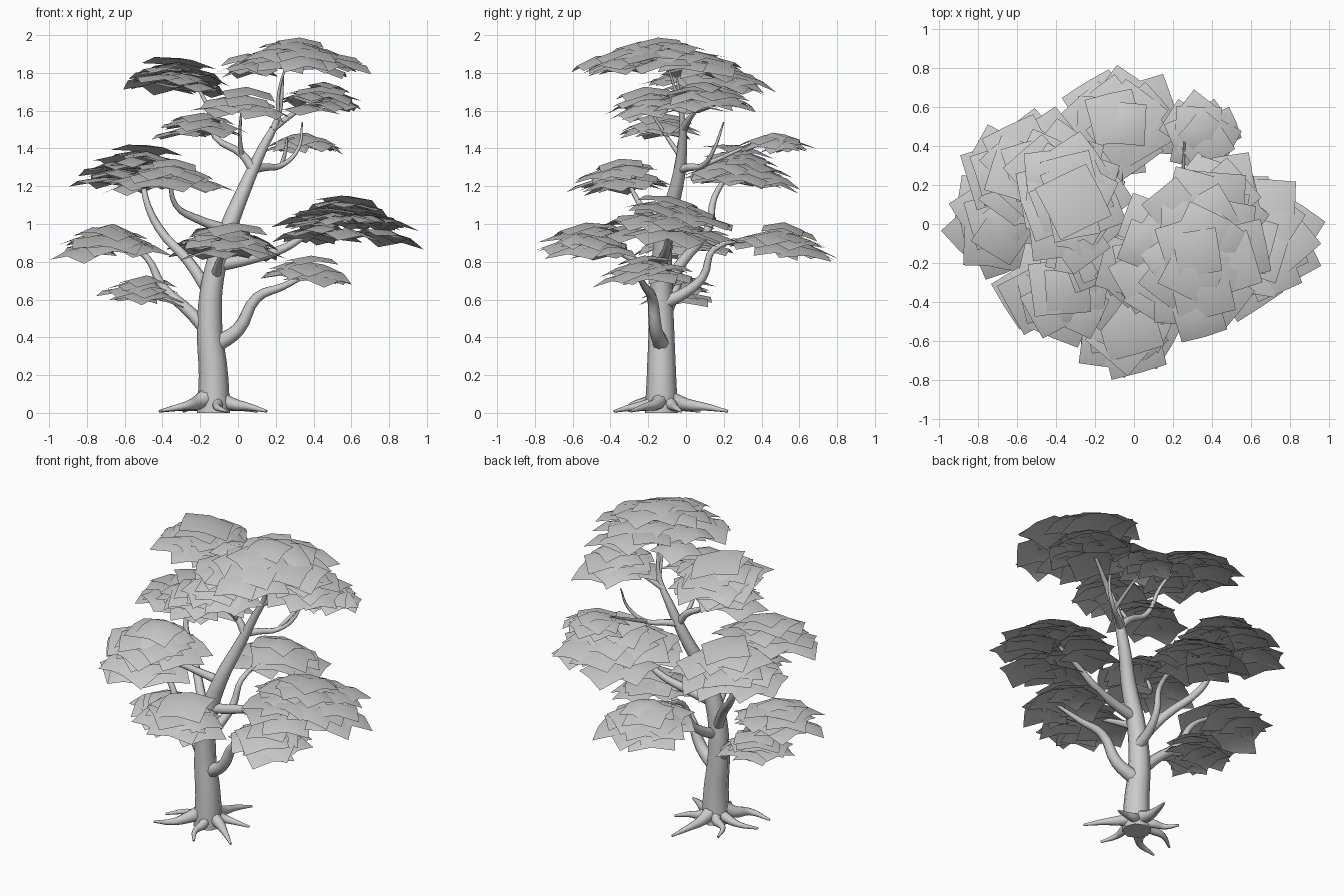
import bpy, bmesh, math, random
from mathutils import Vector, Matrix

random.seed(7)
cube = bpy.data.objects.get("Cube")
if cube:
    bpy.data.objects.remove(cube, do_unlink=True)

grey = bpy.data.materials.new("plain grey")
grey.use_nodes = True
grey.diffuse_color = (0.6, 0.6, 0.6, 1)
grey.node_tree.nodes["Principled BSDF"].inputs["Base Color"].default_value = (0.6, 0.6, 0.6, 1)


def add_object(name, mesh):
    mesh.materials.clear()
    mesh.materials.append(grey)
    mesh.shade_smooth()
    obj = bpy.data.objects.new(name, mesh)
    bpy.context.collection.objects.link(obj)


def limb(name, points, thick, thin, power=1.0):
    """Round tapering limb along a smooth path."""
    curve = bpy.data.curves.new(name + "_path", "CURVE")
    curve.dimensions = "3D"
    curve.bevel_depth = 1
    curve.bevel_resolution = 2
    curve.resolution_u = 4
    curve.use_fill_caps = True
    spline = curve.splines.new("BEZIER")
    spline.bezier_points.add(len(points) - 1)
    for i, (bp, p) in enumerate(zip(spline.bezier_points, points)):
        bp.co = p
        bp.handle_left_type = bp.handle_right_type = "AUTO"
        bp.radius = thick + (thin - thick) * (i / (len(points) - 1)) ** power
    helper = bpy.data.objects.new(name + "_path", curve)
    bpy.context.collection.objects.link(helper)
    bpy.context.view_layer.update()
    mesh = bpy.data.meshes.new_from_object(
        helper.evaluated_get(bpy.context.evaluated_depsgraph_get()))
    bpy.data.objects.remove(helper, do_unlink=True)
    add_object(name, mesh)


def leaf_cluster(name, cx, cy, rx, ry, low, high, count, lean):
    """Shallow heap of tent-shaped square leaf sheets, spread evenly."""
    bm = bmesh.new()
    for i in range(count):
        half = random.uniform(0.105, 0.15) * min(1, rx / 0.3 + 0.15)
        t = math.sqrt((i + 0.2) / (count - 0.8))
        a = i * 2.4 + random.uniform(-0.2, 0.2)
        out = Vector((math.cos(a), math.sin(a), 0))
        fall = min(1, t * random.uniform(0.6, 1.1))
        pos = Vector((cx + out.x * t * (rx - half),
                      cy + out.y * t * (ry - half),
                      high - (high - low - 0.06) * fall))
        normal = Vector((0.06, lean, 1)) + out * 0.1 * t
        normal += Vector((random.uniform(-.07, .07), random.uniform(-.07, .07), 0))
        turn = normal.to_track_quat("Z", "Y").to_matrix().to_4x4()
        spin = Matrix.Rotation(random.uniform(-0.6, 0.6), 4, "Z")
        droop = random.uniform(0.02, 0.032)
        sheet = bmesh.ops.create_grid(bm, x_segments=2, y_segments=2, size=half)["verts"]
        for v in sheet:
            v.co.z -= droop * (abs(v.co.x) + abs(v.co.y)) / half
        bmesh.ops.transform(bm, matrix=Matrix.Translation(pos) @ turn @ spin, verts=sheet)
    mesh = bpy.data.meshes.new(name)
    bm.to_mesh(mesh)
    bm.free()
    add_object(name, mesh)


# Trunk
limb("trunk", [(-.13, -.13, 0), (-.13, -.13, .2), (-.15, -.13, .45), (-.13, -.13, .72),
               (-.05, -.11, .98), (.04, -.05, 1.2), (.13, -.02, 1.4), (.21, -.02, 1.56),
               (.24, -.05, 1.78)], 0.088, 0.005)

# Branches
limb("lower_left_branch", [(-.12, -.13, .36), (0, -.16, .44), (.1, -.18, .61),
                           (.24, -.22, .67), (.38, -.26, .74)], 0.045, 0.01)
limb("lower_right_branch", [(-.15, -.13, .42), (-.25, -.1, .53), (-.4, -.05, .67),
                            (-.48, -.03, .82), (-.62, 0, .92)], 0.04, 0.01)
limb("lower_right_twig", [(-.3, -.08, .58), (-.42, -.07, .62), (-.52, -.06, .67)], 0.02, 0.006)
limb("long_right_branch", [(-.14, -.13, .62), (-.26, -.02, .8), (-.42, .12, .98),
                           (-.49, .15, 1.14), (-.5, .25, 1.3)], 0.035, 0.01)
limb("middle_right_branch", [(-.06, -.11, .97), (-.2, -.16, 1.02), (-.33, -.24, 1.1),
                             (-.36, -.32, 1.25)], 0.03, 0.008)
limb("lower_back_branch", [(-.13, -.12, .58), (-.12, 0, .64), (-.1, .09, .72),
                           (-.08, .15, .87), (-.06, .4, .92)], 0.035, 0.01)
limb("middle_left_branch", [(-.11, -.13, .78), (.08, -.12, .82), (.24, -.1, .87),
                            (.36, -.09, .94), (.52, -.08, 1.02)], 0.035, 0.01)
limb("lower_front_branch", [(-.12, -.13, .72), (-.1, -.26, .8), (-.05, -.45, .9)], 0.03, 0.008)
limb("upper_back_branch", [(.07, -.04, 1.29), (.14, .02, 1.3), (.23, .09, 1.31),
                           (.32, .15, 1.4), (.34, .2, 1.54)], 0.026, 0.004)
limb("upper_back_twig", [(.23, .09, 1.31), (.25, .25, 1.38), (.26, .42, 1.46)], 0.014, 0.005)
limb("upper_right_branch", [(.08, -.04, 1.29), (.02, -.03, 1.37), (-.12, -.02, 1.46),
                            (-.16, .05, 1.62), (-.25, .12, 1.78)], 0.026, 0.006)
limb("upper_right_twig", [(.02, -.03, 1.36), (.01, -.1, 1.46), (.02, -.2, 1.62)], 0.015, 0.005)
limb("upper_left_branch", [(.18, -.02, 1.5), (.26, .02, 1.56), (.36, .07, 1.63),
                           (.44, .1, 1.68)], 0.02, 0.005)
limb("top_branch", [(.21, -.02, 1.55), (.22, -.06, 1.72), (.28, -.12, 1.9)], 0.012, 0.004)

# Roots: direction, reach and thickness around the foot of the trunk
roots = ((225, .33, .055), (285, .27, .04), (340, .33, .045), (30, .25, .04),
         (80, .35, .045), (135, .25, .04), (180, .29, .04))
for k, (angle, reach, thick) in enumerate(roots):
    path = []
    for f, z in ((0.1, 1.6), (0.35, 1.0), (0.65, 0.7), (1, 0.2)):
        bend = math.radians(angle + random.uniform(-14, 14) * f)
        path.append((-.13 + math.cos(bend) * reach * f,
                     -.12 + math.sin(bend) * reach * f, z * thick))
    limb("root_%d" % (k + 1), path, thick, 0.007)

# Foliage: centre x, y, radius x, y, bottom, top, sheets, lean
foliage = {
    "top_foliage": (.3, -.15, .41, .46, 1.78, 2.0, 26, -.07),
    "upper_right_foliage": (-.32, .12, .29, .34, 1.67, 1.89, 24, .12),
    "upper_front_foliage": (.03, -.22, .24, .2, 1.55, 1.74, 10, -.15),
    "upper_left_foliage": (.44, .1, .24, .28, 1.57, 1.77, 15, .03),
    "crown_foliage": (-.2, -.14, .24, .2, 1.44, 1.6, 10, 0),
    "back_left_foliage": (.35, .46, .2, .2, 1.37, 1.49, 10, -.06),
    "right_back_foliage": (-.5, .28, .36, .3, 1.17, 1.43, 26, .1),
    "right_front_foliage": (-.36, -.35, .33, .26, 1.15, 1.36, 18, -.08),
    "far_right_foliage": (-.68, 0, .29, .27, .81, 1.02, 16, -.1),
    "low_right_foliage": (-.5, -.04, .23, .19, .56, .74, 10, -.08),
    "front_foliage": (-.04, -.53, .27, .27, .8, 1.02, 15, -.05),
    "left_foliage": (.56, -.09, .39, .39, .9, 1.16, 30, .12),
    "low_left_foliage": (.37, -.22, .24, .26, .67, .85, 12, -.1),
    "back_foliage": (-.07, .52, .31, .28, .81, 1.02, 17, .08),
}
for name, spec in foliage.items():
    leaf_cluster(name, *spec)
